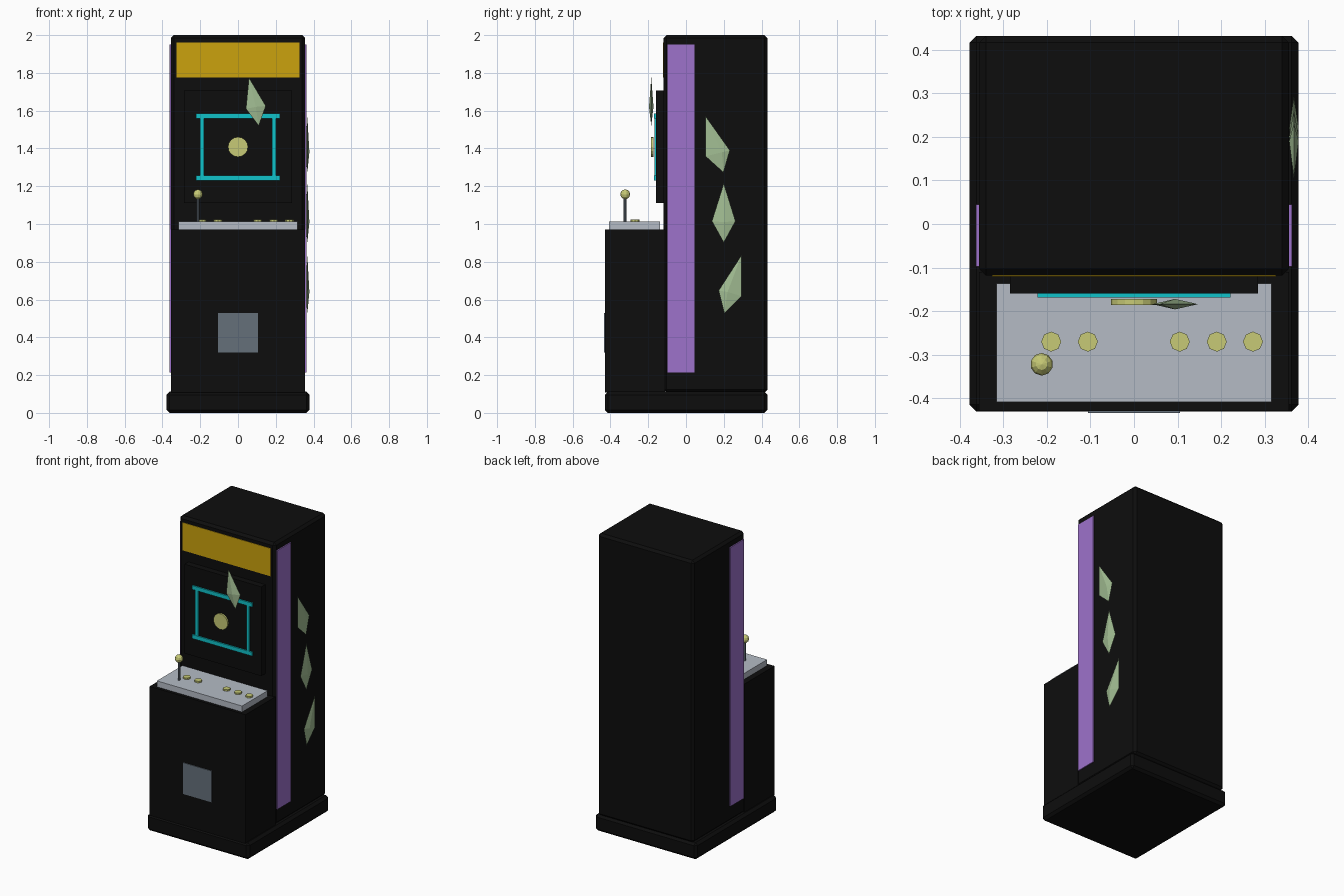
import bpy, bmesh, math
from mathutils import Vector

if "Cube" in bpy.data.objects:
    bpy.data.objects.remove(bpy.data.objects["Cube"])


def material(name, rgb):
    m = bpy.data.materials.new(name)
    m.diffuse_color = (*rgb, 1)
    m.use_nodes = True
    m.node_tree.nodes["Principled BSDF"].inputs["Base Color"].default_value = m.diffuse_color
    return m


BLACK = material("black", (0.004, 0.004, 0.004))
GOLD = material("gold", (0.60, 0.36, 0.004))
CYAN = material("cyan", (0.005, 0.54, 0.59))
PURPLE = material("purple", (0.34, 0.17, 0.60))
SAGE = material("sage green", (0.36, 0.51, 0.29))
YELLOW = material("pale yellow", (0.57, 0.59, 0.18))
SILVER = material("silver", (0.46, 0.50, 0.56))
STEEL = material("steel grey", (0.13, 0.16, 0.195))


def finish(name, bm, mat):
    bmesh.ops.recalc_face_normals(bm, faces=bm.faces[:])
    me = bpy.data.meshes.new(name)
    bm.to_mesh(me)
    bm.free()
    me.materials.append(mat)
    ob = bpy.data.objects.new(name, me)
    bpy.context.collection.objects.link(ob)
    return ob


def box(name, x, y, z, mat, bevel=0):
    """Box from (min, max) ranges, with an optional chamfer."""
    bm = bmesh.new()
    bmesh.ops.create_cube(bm, size=1)
    for v in bm.verts:
        v.co = Vector([r[0] if c < 0 else r[1] for c, r in zip(v.co, (x, y, z))])
    ob = finish(name, bm, mat)
    if bevel:
        mod = ob.modifiers.new("chamfer", 'BEVEL')
        mod.width = bevel
        mod.segments = 1
    return ob


def cylinder(name, loc, r, depth, sides, mat, axis='Z'):
    bm = bmesh.new()
    bmesh.ops.create_cone(bm, cap_ends=True, segments=sides,
                          radius1=r, radius2=r, depth=depth)
    ob = finish(name, bm, mat)
    ob.location = loc
    if axis == 'Y':
        ob.rotation_euler.x = math.pi / 2
    return ob


def gem(name, outline, centre, half, place):
    """Flat four-sided gem: an outline raised to a point on both faces."""
    bm = bmesh.new()
    ring = [bm.verts.new(place(u, v, 0)) for u, v in outline]
    for side in (-half, half):
        tip = bm.verts.new(place(*centre, side))
        for i in range(len(ring)):
            bm.faces.new((ring[i], ring[(i + 1) % len(ring)], tip))
    return finish(name, bm, SAGE)


# Cabinet
box("base", (-0.378, 0.378), (-0.43, 0.432), (0, 0.112), BLACK, 0.016)
box("upper_cabinet", (-0.356, 0.356), (-0.118, 0.432), (0.108, 2.0), BLACK, 0.016)
box("lower_cabinet", (-0.356, 0.356), (-0.429, -0.11), (0.108, 0.972), BLACK)
box("coin_door", (-0.106, 0.106), (-0.434, -0.427), (0.32, 0.53), STEEL)
box("marquee", (-0.326, 0.326), (-0.121, -0.112), (1.775, 1.962), GOLD)
box("screen_panel", (-0.285, 0.285), (-0.16, -0.11), (1.11, 1.708), BLACK)
for side, s in (("left", -1), ("right", 1)):
    box(f"{side}_stripe", sorted((s * 0.35, s * 0.363)), (-0.098, 0.045),
        (0.213, 1.95), PURPLE)

# Screen frame and picture
for side, s in (("left", -1), ("right", 1)):
    box(f"{side}_frame_bar", (s * 0.19 - 0.011, s * 0.19 + 0.011),
        (-0.168, -0.159), (1.24, 1.575), CYAN)
for side, z in (("bottom", 1.243), ("top", 1.572)):
    box(f"{side}_frame_bar", (-0.222, 0.222), (-0.169, -0.159),
        (z - 0.013, z + 0.013), CYAN)
cylinder("screen_disc", (0, -0.179, 1.408), 0.053, 0.013, 16, YELLOW, 'Y')
gem("screen_gem", [(0.058, 1.775), (0.042, 1.61), (0.11, 1.52), (0.147, 1.625)],
    (0.094, 1.62), 0.012, lambda u, v, d: (u, -0.184 + d, v))

# Gems on the right side
side_gems = (
    ([(0.104, 1.57), (0.104, 1.358), (0.198, 1.273), (0.232, 1.39)], (0.19, 1.38)),
    ([(0.2, 1.215), (0.137, 1.015), (0.2, 0.902), (0.262, 1.015)], (0.2, 1.01)),
    ([(0.294, 0.835), (0.173, 0.648), (0.203, 0.527), (0.294, 0.618)], (0.22, 0.64)),
)
for i, (outline, centre) in enumerate(side_gems):
    gem(f"side_gem_{i + 1}", outline, centre, 0.011,
        lambda u, v, d: (0.367 + d, u, v))

# Controls
box("control_panel", (-0.316, 0.316), (-0.408, -0.137), (0.97, 1.012), SILVER)
for i, x in enumerate((-0.19, -0.106, 0.105, 0.19, 0.273)):
    cylinder(f"button_{i + 1}", (x, -0.27, 1.016), 0.023, 0.013, 8, YELLOW)
cylinder("joystick_shaft", (-0.212, -0.322, 1.077), 0.008, 0.14, 8, STEEL)
bm = bmesh.new()
bmesh.ops.create_uvsphere(bm, u_segments=10, v_segments=6, radius=0.026)
finish("joystick_ball", bm, YELLOW).location = (-0.212, -0.322, 1.157)
